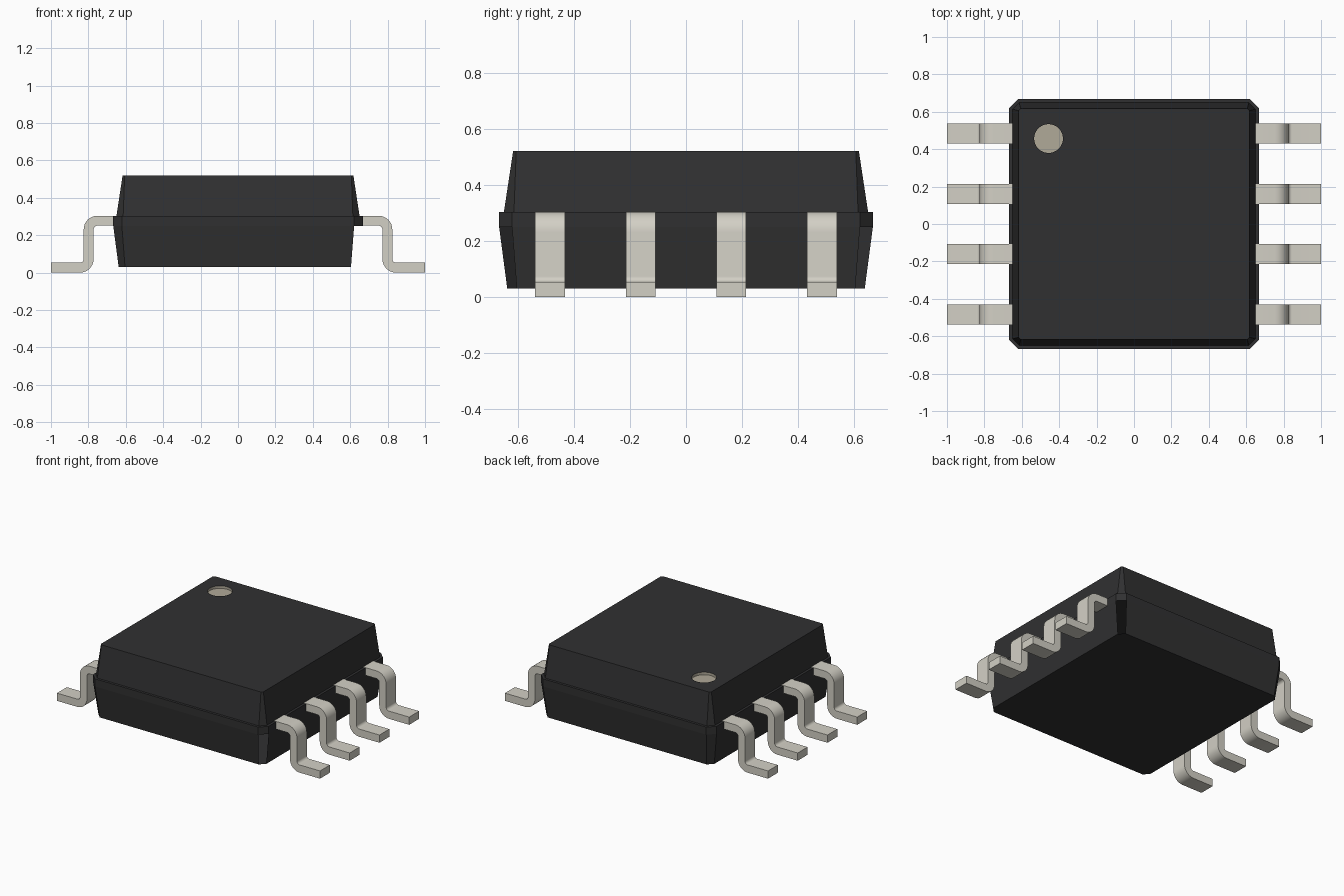
import bpy, bmesh, math

if "Cube" in bpy.data.objects:
    bpy.data.objects.remove(bpy.data.objects["Cube"])


def material(name, rgb):
    m = bpy.data.materials.new(name)
    m.diffuse_color = (*rgb, 1)
    m.use_nodes = True
    m.node_tree.nodes["Principled BSDF"].inputs["Base Color"].default_value = (*rgb, 1)
    return m


black = material("black plastic", (0.030, 0.030, 0.031))
metal = material("pale metal", (0.65, 0.63, 0.56))
tan = material("tan marker", (0.435, 0.398, 0.316))


def make_object(name, bm, mats, smooth=False):
    bmesh.ops.recalc_face_normals(bm, faces=bm.faces)
    me = bpy.data.meshes.new(name)
    bm.to_mesh(me)
    bm.free()
    for m in mats:
        me.materials.append(m)
    ob = bpy.data.objects.new(name, me)
    bpy.context.collection.objects.link(ob)
    if smooth:
        bpy.ops.object.select_all(action='DESELECT')
        bpy.context.view_layer.objects.active = ob
        ob.select_set(True)
        bpy.ops.object.shade_smooth_by_angle(angle=math.radians(35))
    return ob


def chamfered_ring(bm, half, cut, z):
    """Square ring with cut corners, counter-clockwise from the +x side."""
    ring = []
    for k in range(4):
        c, s = round(math.cos(k * math.pi / 2)), round(math.sin(k * math.pi / 2))
        for x, y in ((half, -(half - cut)), (half, half - cut)):
            ring.append(bm.verts.new((x * c - y * s, x * s + y * c, z)))
    return ring


def bridge(bm, a, b):
    n = len(a)
    return [bm.faces.new((a[i], a[(i + 1) % n], b[(i + 1) % n], b[i])) for i in range(n)]


def ring_edges(bm, ring):
    found = []
    for i, v in enumerate(ring):
        w = ring[(i + 1) % len(ring)]
        found.append(bm.edges.get((v, w)) or bm.edges.new((v, w)))
    return found


# Moulded body: tapered lower half, parting flange, tapered upper half
LEVELS = [(0.638, 0.034, 0.03), (0.667, 0.046, 0.25), (0.667, 0.046, 0.302),
          (0.65, 0.036, 0.302), (0.617, 0.011, 0.52)]
bm = bmesh.new()
rings = [chamfered_ring(bm, *lv) for lv in LEVELS]
bm.faces.new(rings[0])
bands = [bridge(bm, a, b) for a, b in zip(rings, rings[1:])]

# Round pin-one recess in the top face
SEG, R, CX, CY, DEPTH = 40, 0.077, -0.457, 0.457, 0.018
rim, floor = [[bm.verts.new((CX + R * math.cos(2 * math.pi * i / SEG),
                             CY + R * math.sin(2 * math.pi * i / SEG), z))
               for i in range(SEG)] for z in (0.52, 0.52 - DEPTH)]
bmesh.ops.triangle_fill(bm, use_beauty=True,
                        edges=ring_edges(bm, rings[-1]) + ring_edges(bm, rim))
marker = bridge(bm, rim, floor) + [bm.faces.new(floor)]
for f in marker:
    f.material_index = 1

# The two lower corner facets on the +x side are open
bmesh.ops.recalc_face_normals(bm, faces=bm.faces)
open_facets = [f for f in bands[0]
               if f.normal.x > 0.4 and abs(f.normal.y) > 0.4]
bmesh.ops.delete(bm, geom=open_facets, context='FACES_ONLY')
make_object("body", bm, [black, tan])


def arc(cx, cz, r, a0, a1, steps=8):
    return [(cx + r * math.cos(math.radians(a0 + (a1 - a0) * i / steps)),
             cz + r * math.sin(math.radians(a0 + (a1 - a0) * i / steps)))
            for i in range(steps + 1)]


# Gull-wing lead outline in x and z
TOP, T, X0, X1 = 0.304, 0.053, 0.772, 0.825
RO, RI = 0.073, 0.020
outline = [(0.645, TOP)]
outline += arc(X1 - RO, TOP - RO, RO, 90, 0)
outline += arc(X1 + RI, T + RI, RI, 180, 270)
outline += [(1.0, T), (1.0, 0.0)]
outline += arc(X0 + RO, RO, RO, 270, 180)
outline += arc(X0 - RI, TOP - T - RI, RI, 0, 90)
outline += [(0.645, TOP - T)]


def lead(name, side, y, width=0.107):
    bm = bmesh.new()
    a, b = [[bm.verts.new((side * x, y + d * width / 2, z)) for x, z in outline]
            for d in (-1, 1)]
    bm.faces.new(a)
    bm.faces.new(b)
    bridge(bm, a, b)
    make_object(name, bm, [metal], smooth=True)


# Four leads along each side
for side, label in ((1, "left"), (-1, "right")):
    for i in range(4):
        lead(f"{label}_lead_{i + 1}", side, (i - 1.5) * 0.323)
